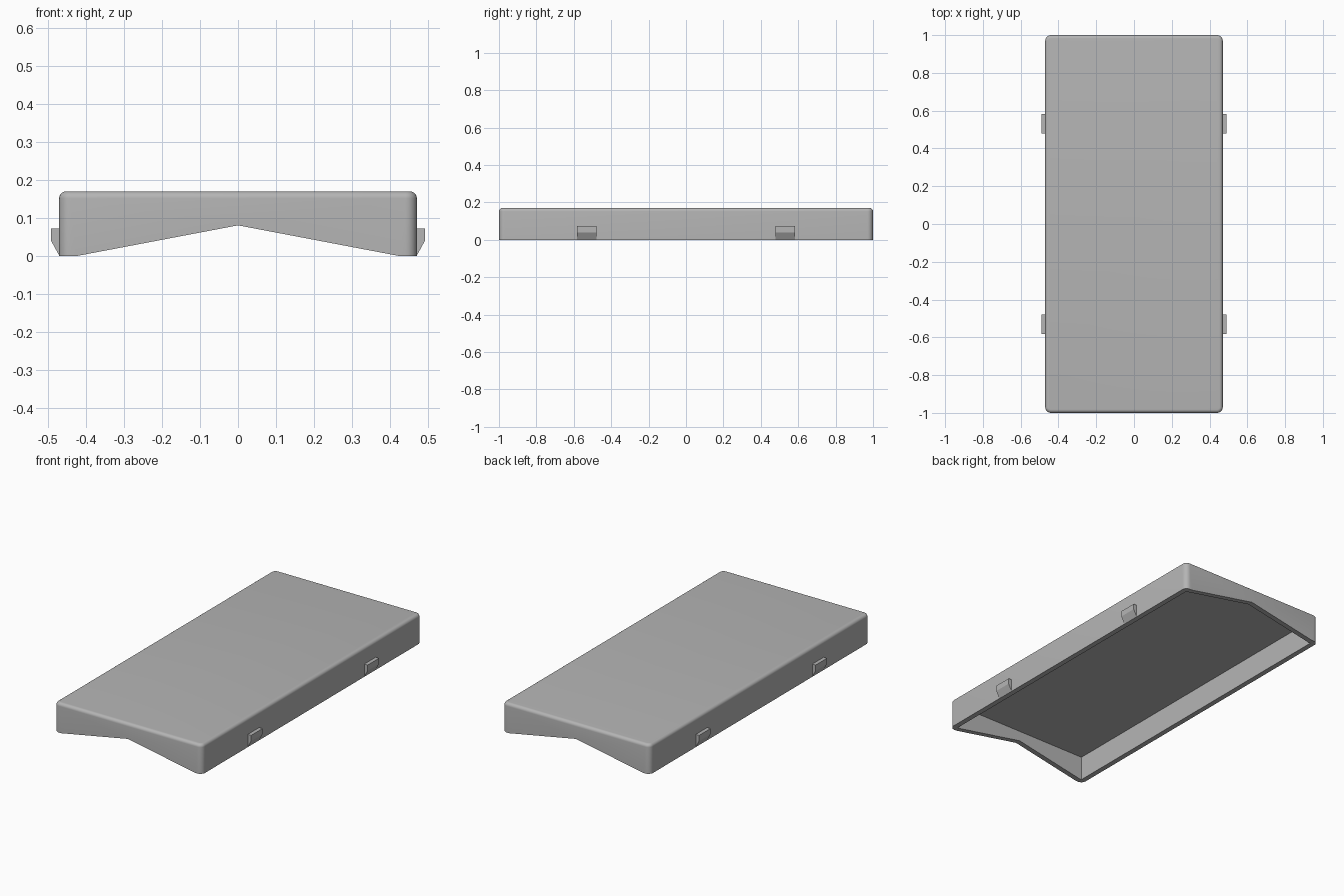
import bpy, bmesh

cube = bpy.data.objects.get("Cube")
if cube:
    bpy.data.objects.remove(cube, do_unlink=True)

HALF_X, HALF_Y, HEIGHT = 0.47, 1.0, 0.17
WALL = 0.03

grey = bpy.data.materials.new("plain_grey")
grey.use_nodes = True
colour = (0.46, 0.46, 0.46, 1)
grey.diffuse_color = colour
grey.node_tree.nodes["Principled BSDF"].inputs["Base Color"].default_value = colour


def prism(name, profile, y0, y1):
    """Extrude an (x, z) profile from y0 to y1."""
    bm = bmesh.new()
    face = bm.faces.new([bm.verts.new((x, y0, z)) for x, z in profile])
    ext = bmesh.ops.extrude_face_region(bm, geom=[face])
    moved = [v for v in ext["geom"] if isinstance(v, bmesh.types.BMVert)]
    bmesh.ops.translate(bm, verts=moved, vec=(0, y1 - y0, 0))
    bmesh.ops.recalc_face_normals(bm, faces=bm.faces)
    mesh = bpy.data.meshes.new(name)
    bm.to_mesh(mesh)
    bm.free()
    obj = bpy.data.objects.new(name, mesh)
    bpy.context.collection.objects.link(obj)
    mesh.materials.append(grey)
    return obj


def rectangle(half, low, high):
    return [(-half, low), (half, low), (half, high), (-half, high)]


def activate(obj):
    bpy.ops.object.select_all(action="DESELECT")
    obj.select_set(True)
    bpy.context.view_layer.objects.active = obj


def cut(obj, cutter):
    cutter.hide_render = True
    mod = obj.modifiers.new("cut", "BOOLEAN")
    mod.operation, mod.solver, mod.object = "DIFFERENCE", "EXACT", cutter
    activate(obj)
    bpy.ops.object.modifier_apply(modifier=mod.name)
    bpy.data.objects.remove(cutter, do_unlink=True)


def round_edges(obj, rule, radius):
    bm = bmesh.new()
    bm.from_mesh(obj.data)
    edges = [e for e in bm.edges if rule(*e.verts)]
    bmesh.ops.bevel(bm, geom=edges, offset=radius, segments=6,
                    profile=0.5, affect="EDGES", clamp_overlap=True)
    bm.to_mesh(obj.data)
    bm.free()


# Cover block with rounded corners and a rounded top rim
cover = prism("cover", rectangle(HALF_X, 0, HEIGHT), -HALF_Y, HALF_Y)
round_edges(cover, lambda a, b: abs(a.co.z - b.co.z) > 0.1, 0.03)
round_edges(cover, lambda a, b: min(a.co.z, b.co.z) > HEIGHT - 0.001, 0.018)

# Hollow underside
cut(cover, prism("cavity_cutter",
                 rectangle(HALF_X - WALL, -0.1, HEIGHT - WALL),
                 WALL - HALF_Y, HALF_Y - WALL))

# Shallow gable notch through both end walls
cut(cover, prism("notch_cutter",
                 [(-0.531, -0.02), (0.531, -0.02), (0, 0.081)], -1.1, 1.1))
activate(cover)
bpy.ops.object.shade_smooth_by_angle(angle=0.6)

# Tapered clips on the long sides
for side, label in ((1, "left"), (-1, "right")):
    for y, place in ((-0.53, "front"), (0.53, "back")):
        profile = [(0.46, 0.002), (0.47, 0.002), (0.491, 0.04),
                   (0.491, 0.073), (0.46, 0.073)]
        prism(f"{place}_{label}_clip", [(side * x, z) for x, z in profile],
              y - 0.052, y + 0.052)
